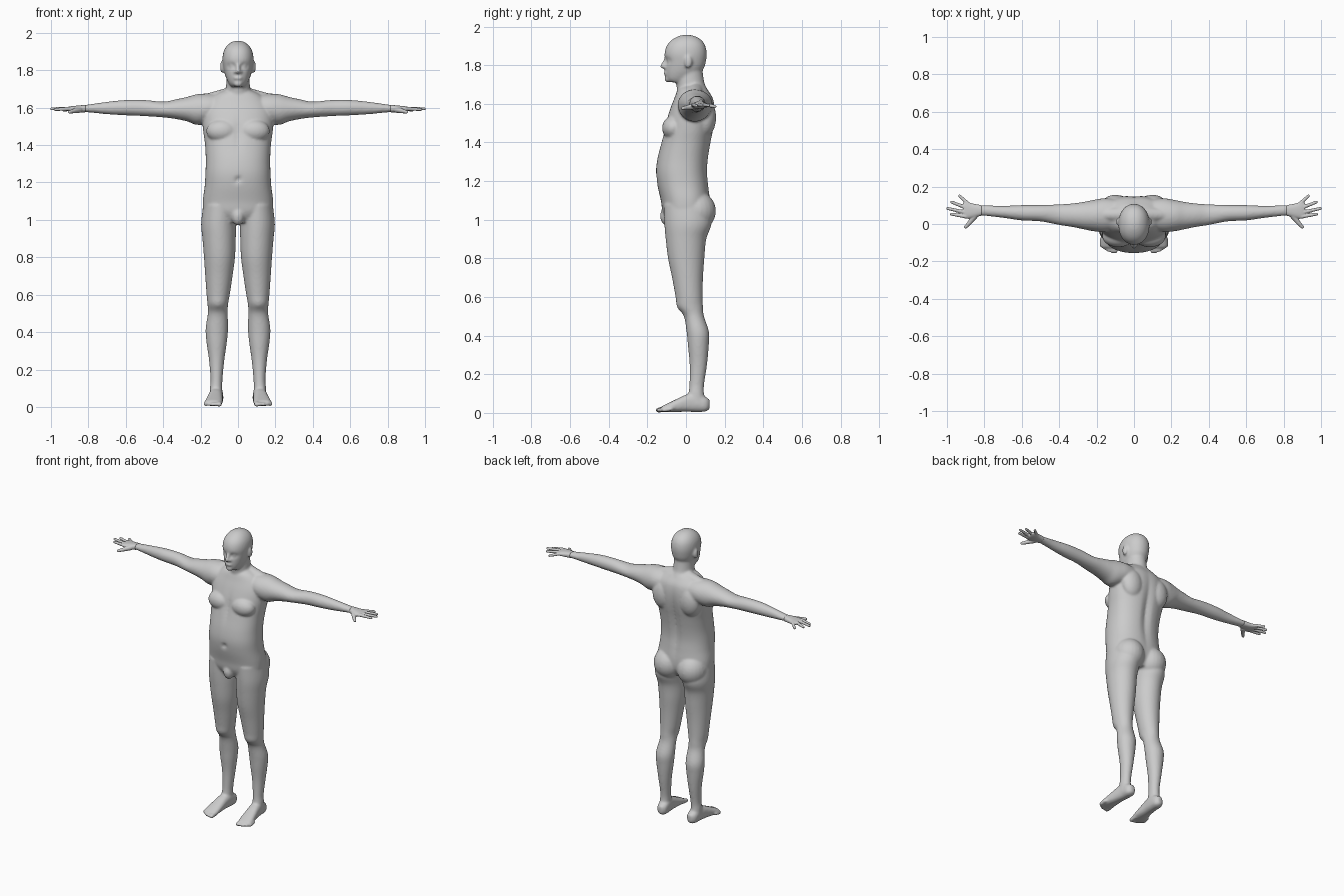
import bpy, bmesh, math
from mathutils import Vector, Matrix


def spline(keys, steps):
    """Catmull-Rom interpolation of a list of number tuples."""
    ks = [Vector(k) for k in keys]
    ks = [2 * ks[0] - ks[1]] + ks + [2 * ks[-1] - ks[-2]]
    out = []
    for i in range(1, len(ks) - 2):
        a, b, c, d = ks[i - 1:i + 3]
        for s in range(steps):
            t = s / steps
            out.append(0.5 * (2 * b + (c - a) * t + (2 * a - 5 * b + 4 * c - d) * t ** 2
                              + (3 * b - a - 3 * c + d) * t ** 3))
    return out + [ks[-2]]


def loft(bm, keys, place, power=2.0, n=40, steps=5):
    """Skin rings (position, centre 1, centre 2, radius 1, radius 2); place maps to xyz."""
    rings = []
    for p, c1, c2, r1, r2 in spline(keys, steps):
        ring = []
        for i in range(n):
            a = 2 * math.pi * i / n
            ca, sa = math.cos(a), math.sin(a)
            u = c1 + r1 * math.copysign(abs(ca) ** (2 / power), ca)
            v = c2 + r2 * math.copysign(abs(sa) ** (2 / power), sa)
            ring.append(bm.verts.new(place(p, u, v)))
        rings.append(ring)
    for r, q in zip(rings, rings[1:]):
        for i in range(n):
            j = (i + 1) % n
            bm.faces.new((r[i], r[j], q[j], q[i]))
    bm.faces.new(rings[0][::-1])
    bm.faces.new(rings[-1])
    return [v for r in rings for v in r]


def upright(rows):
    """(z, front y, back y, half width) rows to loft keys."""
    return [(z, 0, (f + b) / 2, w, (b - f) / 2) for z, f, b, w in rows]


def blob(bm, c, r):
    m = Matrix.Translation(c) @ Matrix.Diagonal((*r, 1))
    bmesh.ops.create_uvsphere(bm, u_segments=24, v_segments=16, radius=1, matrix=m)


def limb(bm, a, b, ra, rb):
    """Round-ended tapered tube between two points."""
    a, b = Vector(a), Vector(b)
    d = b - a
    m = Matrix.Translation((a + b) / 2) @ d.to_track_quat('Z', 'Y').to_matrix().to_4x4()
    bmesh.ops.create_cone(bm, cap_ends=True, segments=16, radius1=ra, radius2=rb,
                          depth=d.length, matrix=m)
    blob(bm, a, (ra,) * 3)
    blob(bm, b, (rb,) * 3)


def dent(verts, x, z, wx, wz, depth, front=True):
    """Push a soft hollow into the front or back of a lofted part."""
    for v in verts:
        if (v.co.y < 0) == front:
            g = math.exp(-((v.co.x - x) / wx) ** 2 - ((v.co.z - z) / wz) ** 2)
            v.co.y += depth * g * (1 if front else -1)


def finish(bm, name, voxel, smooth):
    """Fuse overlapping parts into one smooth skin."""
    bmesh.ops.recalc_face_normals(bm, faces=bm.faces)
    me = bpy.data.meshes.new(name)
    bm.to_mesh(me)
    bm.free()
    ob = bpy.data.objects.new(name, me)
    bpy.context.collection.objects.link(ob)
    r = ob.modifiers.new("fuse", 'REMESH')
    r.mode, r.voxel_size, r.use_smooth_shade = 'VOXEL', voxel, True
    s = ob.modifiers.new("soften", 'SMOOTH')
    s.factor, s.iterations = 0.5, smooth


Z_UP = lambda p, u, v: (u, v, p)
body = bmesh.new()

# torso
torso = loft(body, upright([
    (.985, -.09, .09, .14), (1.04, -.12, .12, .183), (1.10, -.13, .125, .188),
    (1.18, -.148, .117, .178), (1.25, -.155, .112, .174), (1.32, -.147, .117, .172),
    (1.40, -.128, .13, .176), (1.46, -.113, .142, .184), (1.52, -.10, .15, .19),
    (1.58, -.08, .15, .188), (1.63, -.06, .14, .165), (1.67, -.045, .115, .12),
    (1.69, -.03, .10, .08)]), Z_UP, power=2.3, n=64)
dent(torso, 0, 1.36, .025, .2, .016, front=False)   # spine groove
dent(torso, 0, 1.215, .014, .014, .015)             # navel
dent(torso, 0, 1.46, .02, .08, .008)                # breastbone
blob(body, (0, -.098, 1.02), (.035, .036, .05))

# neck
loft(body, upright([(1.60, -.04, .12, .075), (1.66, -.045, .118, .07), (1.70, -.05, .098, .065),
                    (1.74, -.05, .09, .062), (1.78, -.04, .085, .06)]), Z_UP)

# head
head = loft(body, upright([
    (1.712, -.085, .0, .036), (1.73, -.102, .04, .05), (1.76, -.107, .075, .064),
    (1.79, -.107, .095, .073), (1.82, -.107, .103, .079), (1.86, -.111, .107, .083),
    (1.90, -.10, .10, .077), (1.93, -.075, .08, .06), (1.95, -.04, .047, .035),
    (1.958, -.008, .012, .01)]), Z_UP, power=2.15, n=64)
limb(body, (0, -.102, 1.838), (0, -.122, 1.794), .008, .012)    # nose
blob(body, (0, -.106, 1.758), (.025, .010, .010))               # lips
blob(body, (0, -.092, 1.728), (.024, .020, .017))               # chin

for s in (-1, 1):
    # face details
    dent(head, s * .033, 1.822, .018, .013, .016)
    blob(body, (s * .032, -.084, 1.822), (.013, .013, .011))    # eye
    blob(body, (s * .016, -.106, 1.790), (.008, .011, .008))    # nostril
    blob(body, (s * .084, .012, 1.818), (.012, .020, .034))     # ear

    # chest, shoulder blade, neck muscle and buttock
    blob(body, (s * .085, -.066, 1.475), (.085, .058, .062))
    blob(body, (s * .10, .10, 1.53), (.075, .056, .10))
    limb(body, (s * .04, .05, 1.665), (s * .17, .05, 1.64), .045, .034)
    blob(body, (s * .088, .05, 1.045), (.098, .105, .105))

    # leg: z, centre x, centre y, radius x, radius y
    loft(body, [(1.08, .098, .005, .088, .12), (.98, .103, .010, .094, .122),
                (.90, .101, .0, .089, .105), (.80, .099, .001, .083, .094),
                (.70, .102, .008, .073, .080), (.60, .106, .016, .062, .070),
                (.55, .108, .021, .055, .067), (.50, .108, .041, .053, .052),
                (.42, .113, .061, .060, .058), (.35, .114, .064, .055, .054),
                (.25, .114, .064, .041, .045), (.15, .115, .056, .032, .038),
                (.10, .117, .053, .033, .040), (.04, .118, .056, .034, .050)],
         lambda p, u, v: (s * u, v, p))
    blob(body, (s * .108, -.005, .565), (.033, .045, .045))     # kneecap

    # foot: y, centre x, centre z, radius x, radius z
    loft(body, [(.123, .112, .045, .015, .024), (.10, .113, .045, .033, .038),
                (.05, .115, .055, .036, .050), (.0, .120, .050, .038, .044),
                (-.05, .125, .038, .043, .033), (-.10, .130, .026, .047, .021),
                (-.125, .132, .021, .044, .014)],
         lambda p, u, v: (s * u, p, v), power=2.5)
    for i in range(5):                                          # toes
        x, r = .098 + .0185 * i, .0145 if i == 0 else .0105
        tip = (-.143, -.146, -.14, -.13, -.115)[i]
        limb(body, (s * x, tip + .04, .02), (s * (x + .002), tip, .014), r, r)

    # arm: x, centre y, centre z, radius y, radius z
    out = lambda p, u, v: (s * p, u, v)
    loft(body, [(.08, .05, 1.60, .08, .07), (.16, .047, 1.595, .09, .08),
                (.22, .045, 1.59, .083, .082), (.27, .045, 1.592, .073, .066),
                (.33, .047, 1.592, .063, .053), (.40, .050, 1.59, .055, .042),
                (.50, .058, 1.598, .044, .043), (.60, .060, 1.60, .041, .041),
                (.70, .065, 1.598, .032, .033), (.80, .072, 1.596, .028, .021),
                (.825, .073, 1.595, .029, .019)], out)

    # hand: palm, fingers and thumb
    hand = bmesh.new()
    loft(hand, [(.815, .073, 1.595, .028, .020), (.86, .071, 1.593, .038, .018),
                (.895, .074, 1.593, .046, .014), (.912, .074, 1.593, .040, .010)], out, power=2.4)
    for bx, by, tx, ty, tz in ((.90, .040, .977, .053, 1.59), (.905, .063, .996, .083, 1.594),
                               (.90, .088, .975, .117, 1.592), (.885, .106, .932, .150, 1.586)):
        limb(hand, (s * bx, by, 1.595), (s * tx, ty, tz), .0105, .008)
    limb(hand, (s * .85, .045, 1.589), (s * .878, .008, 1.582), .017, .012)
    limb(hand, (s * .878, .008, 1.582), (s * .90, -.016, 1.577), .012, .009)
    finish(hand, "right_hand" if s < 0 else "left_hand", .0035, 3)

finish(body, "body", .007, 6)
